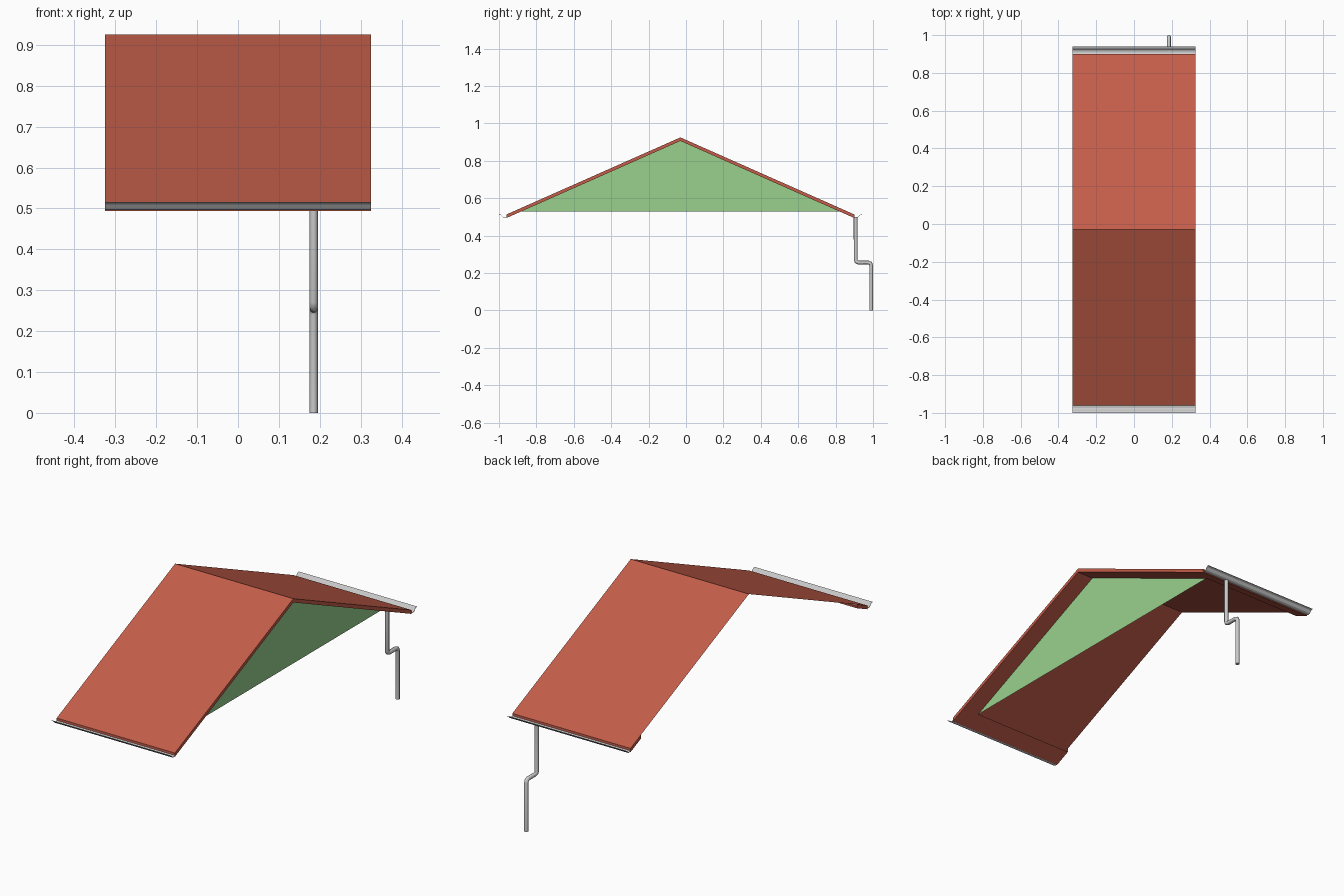
import bpy, bmesh, math

if "Cube" in bpy.data.objects:
    bpy.data.objects.remove(bpy.data.objects["Cube"])

RIDGE_Y, RIDGE_Z = -0.03, 0.925
HALF, EAVE_Z = 0.93, 0.513        # half span and eave height of the top surface
X0, X1, XG = -0.325, 0.325, 0.235  # roof ends and gable wall plane
SLOPE = (RIDGE_Z - EAVE_Z) / HALF
THICK = 0.019                      # vertical roof thickness
WALL_Z = 0.53                      # bottom of the gable wall


def material(name, color):
    m = bpy.data.materials.new(name)
    m.diffuse_color = (*color, 1)
    m.use_nodes = True
    m.node_tree.nodes["Principled BSDF"].inputs["Base Color"].default_value = m.diffuse_color
    return m


def mesh_object(name, faces, mat=None):
    bm = bmesh.new()
    for f in faces:
        bm.faces.new([bm.verts.new(p) for p in f])
    bmesh.ops.remove_doubles(bm, verts=bm.verts, dist=1e-5)
    me = bpy.data.meshes.new(name)
    bm.to_mesh(me)
    bm.free()
    ob = bpy.data.objects.new(name, me)
    bpy.context.collection.objects.link(ob)
    if mat:
        me.materials.append(mat)
    return ob


red = material("roof_tile_red", (0.55, 0.11, 0.068))
green = material("wall_green", (0.32, 0.64, 0.27))
inner = (RIDGE_Z - THICK - WALL_Z) / SLOPE  # distance from ridge to wall line


def roof_point(x, d, side, drop=0.0):
    return (x, RIDGE_Y + side * d, RIDGE_Z - d * SLOPE - drop)


def roof_slope(name, s):
    p = lambda x, d, drop=0.0: roof_point(x, d, s, drop)
    T = THICK
    faces = [
        # top sheet
        [p(X0, 0), p(X0, HALF), p(X1, HALF), p(X1, 0)],
        # eave soffit and verge soffit
        [p(X0, inner, T), p(X1, inner, T), p(X1, HALF, T), p(X0, HALF, T)],
        [p(XG, 0, T), p(X1, 0, T), p(X1, inner, T), p(XG, inner, T)],
        # eave edge
        [p(X0, HALF), p(X0, HALF, T), p(X1, HALF, T), p(X1, HALF)],
        # verge edge
        [p(X1, 0), p(X1, HALF), p(X1, HALF, T), p(X1, 0, T)],
        # cap of the overhang at the open end
        [p(X0, inner), p(X0, inner, T), p(X0, HALF, T), p(X0, HALF)],
    ]
    if s > 0:
        faces = [f[::-1] for f in faces]
    return mesh_object(name, faces, red)


def gutter(name, s):
    # thin curved trough along the eave, as (outward distance, height)
    prof = [(-0.004, 0.501), (0.004, 0.497), (0.014, 0.496), (0.021, 0.499),
            (0.026, 0.505), (0.030, 0.510), (0.040, 0.514)]
    pts = [(RIDGE_Y + s * (HALF + d), z) for d, z in prof]
    pts += [(y, z + 0.002) for y, z in reversed(pts)]
    a = [(X0, *p) for p in pts]
    b = [(X1, *p) for p in pts]
    n, faces = len(pts), []
    for i in range(n):
        j = (i + 1) % n
        faces.append([a[i], a[j], b[j], b[i]])
    for i in range(n // 2 - 1):
        k = n - 1 - i
        for e in (a, b):
            faces.append([e[i], e[i + 1], e[k - 1], e[k]])
    ob = mesh_object(name, faces)
    bm = bmesh.new()
    bm.from_mesh(ob.data)
    bmesh.ops.recalc_face_normals(bm, faces=bm.faces)
    bm.to_mesh(ob.data)
    bm.free()


for label, s in (("front", -1), ("back", 1)):
    roof_slope(label + "_roof_slope", s)
    gutter(label + "_gutter", s)

# gable wall, set back under the verge
mesh_object("gable_wall", [[(XG, RIDGE_Y - inner, WALL_Z), (XG, RIDGE_Y + inner, WALL_Z),
                            (XG, RIDGE_Y, RIDGE_Z - THICK)]], green)

# downpipe with a step outwards
path = [(0.907, 0.499), (0.907, 0.271), (0.911, 0.260), (0.922, 0.256),
        (0.975, 0.256), (0.986, 0.252), (0.990, 0.241), (0.990, 0.0)]
cu = bpy.data.curves.new("downpipe", 'CURVE')
cu.dimensions = '3D'
cu.bevel_depth = 0.0102
cu.bevel_resolution = 2
cu.use_fill_caps = True
sp = cu.splines.new('POLY')
sp.points.add(len(path) - 1)
for pt, (y, z) in zip(sp.points, path):
    pt.co = (0.185, y, z, 1)
pipe = bpy.data.objects.new("downpipe", cu)
bpy.context.collection.objects.link(pipe)
bpy.context.view_layer.objects.active = pipe
pipe.select_set(True)
bpy.ops.object.convert(target='MESH')
bpy.ops.object.shade_smooth_by_angle(angle=math.radians(50))
